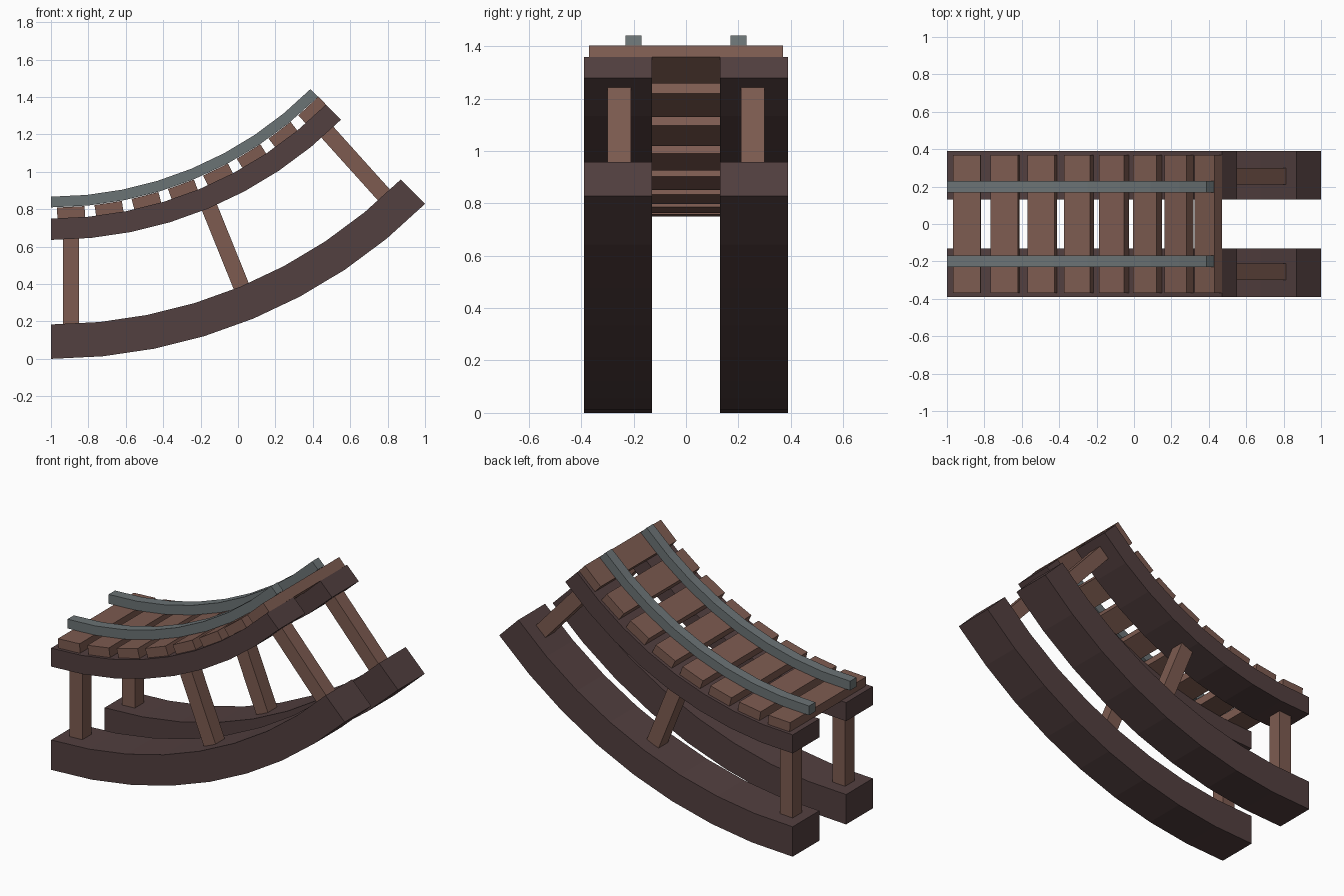
import bpy, bmesh
from math import sin, cos, radians
from mathutils import Matrix

default = bpy.data.objects.get("Cube")
if default:
    bpy.data.objects.remove(default, do_unlink=True)

# Every curved part shares one centre of curvature
CX, CZ = -1.0, 2.828
SWEEP, SEGMENTS = 45, 8


def material(name, colour):
    m = bpy.data.materials.new(name)
    m.use_nodes = True
    m.diffuse_color = (*colour, 1)
    bsdf = m.node_tree.nodes["Principled BSDF"]
    bsdf.inputs["Base Color"].default_value = (*colour, 1)
    bsdf.inputs["Roughness"].default_value = 0.8
    return m


dark_wood = material("dark wood", (0.085, 0.050, 0.050))
warm_wood = material("warm wood", (0.205, 0.105, 0.081))
steel = material("grey steel", (0.148, 0.172, 0.178))


def finish(name, bm, mat):
    bmesh.ops.recalc_face_normals(bm, faces=bm.faces)
    mesh = bpy.data.meshes.new(name)
    bm.to_mesh(mesh)
    bm.free()
    mesh.materials.append(mat)
    obj = bpy.data.objects.new(name, mesh)
    bpy.context.collection.objects.link(obj)
    return obj


def on_arc(radius, degrees):
    a = radians(degrees)
    return CX + radius * sin(a), CZ - radius * cos(a)


def curved_bar(name, inner, outer, y, width, mat):
    """Rectangular bar swept along the arc."""
    bm = bmesh.new()
    rings = []
    for i in range(SEGMENTS + 1):
        ring = []
        for radius, side in ((inner, -1), (outer, -1), (outer, 1), (inner, 1)):
            x, z = on_arc(radius, SWEEP * i / SEGMENTS)
            ring.append(bm.verts.new((x, y + side * width / 2, z)))
        rings.append(ring)
    for a, b in zip(rings, rings[1:]):
        for j in range(4):
            k = (j + 1) % 4
            bm.faces.new((a[j], a[k], b[k], b[j]))
    bm.faces.new(rings[0])
    bm.faces.new(rings[-1])
    return finish(name, bm, mat)


def block(name, radius, angle, tilt, y, size, mat):
    """Box placed on the arc and tilted about the y axis."""
    x, z = on_arc(radius, angle)
    bm = bmesh.new()
    place = (Matrix.Translation((x, y, z))
             @ Matrix.Rotation(-radians(tilt), 4, "Y")
             @ Matrix.Diagonal((*size, 1)))
    bmesh.ops.create_cube(bm, size=1, matrix=place)
    return finish(name, bm, mat)


# Beams, rails and posts on both sides
for side, s in (("right", -1), ("left", 1)):
    # the model faces -y, so its sides are named by the track edge they follow
    edge = "front" if s < 0 else "back"
    curved_bar(f"{edge}_lower_beam", 2.644, 2.828, s * 0.26, 0.26, dark_wood)
    curved_bar(f"{edge}_upper_beam", 2.078, 2.192, s * 0.26, 0.26, dark_wood)
    curved_bar(f"{edge}_rail", 1.961, 2.018, s * 0.2, 0.062, steel)
    for n, (angle, tilt) in enumerate(((2.53, 0), (22.7, 22), (42.4, 42))):
        block(f"{edge}_post_{n + 1}", 2.415, angle, tilt, s * 0.255,
              (0.087, 0.09, 0.48), warm_wood)

# Sleepers spread evenly under the rails
COUNT = 8
for n in range(COUNT):
    angle = 3 + 40 * n / (COUNT - 1)
    block(f"sleeper_{n + 1}", 2.048, angle, angle, 0,
          (0.148, 0.74, 0.06), warm_wood)
